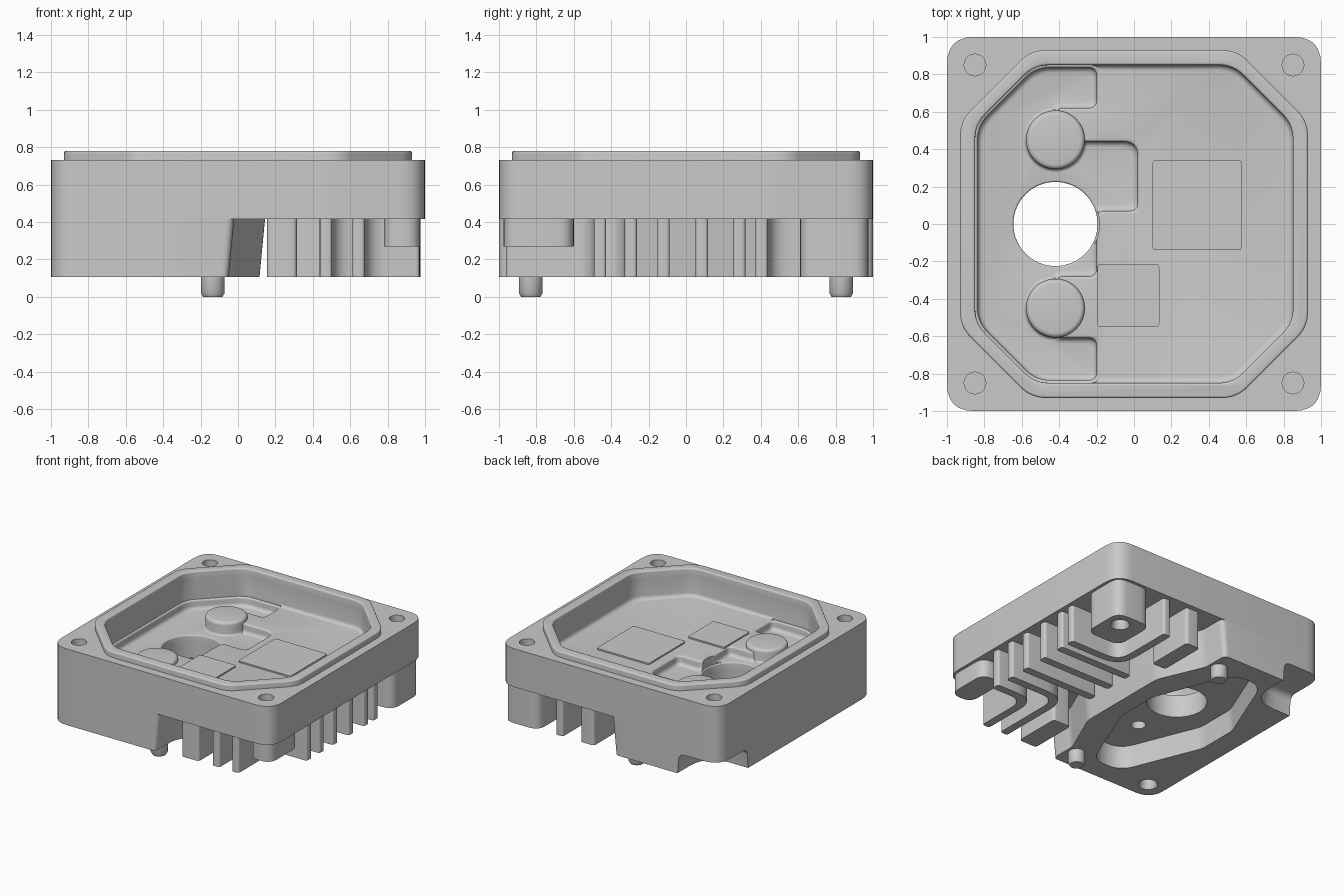
import bpy, bmesh, math
from mathutils import Vector

old = bpy.data.objects.get("Cube")
if old:
    bpy.data.objects.remove(old, do_unlink=True)

grey = bpy.data.materials.new("cast_grey")
grey.use_nodes = True
grey.diffuse_color = (0.59, 0.59, 0.59, 1)
grey.node_tree.nodes["Principled BSDF"].inputs["Base Color"].default_value = (0.59, 0.59, 0.59, 1)


def rounded(points, r=0.03, steps=6):
    """Round the corners of an outline; a point may carry its own radius."""
    out, n = [], len(points)
    for i, p in enumerate(points):
        v = Vector(p[:2])
        a, b = Vector(points[i - 1][:2]) - v, Vector(points[(i + 1) % n][:2]) - v
        rad = p[2] if len(p) > 2 else r
        half = a.angle(b) / 2
        t = min(1.12 * rad / math.tan(half), 0.47 * a.length, 0.47 * b.length)
        a, b = v + a.normalized() * t, v + b.normalized() * t
        for k in range(steps + 1):
            u = k / steps
            out.append(a * (1 - u) ** 2 + v * 2 * u * (1 - u) + b * u * u)
    return out


def grown(points, d):
    """Move every edge of a clockwise outline outwards by d."""
    out, n = [], len(points)
    for i, p in enumerate(points):
        v = Vector(p[:2])
        e = (v - Vector(points[i - 1][:2])).normalized()
        f = (Vector(points[(i + 1) % n][:2]) - v).normalized()
        n1, n2 = Vector((-e.y, e.x)), Vector((-f.y, f.x))
        v = v + (n1 + n2) * d / (1 + n1.dot(n2))
        out.append((v.x, v.y, *p[2:]))
    return out


def arc(r):
    """Quarter round as (inset, height) steps."""
    return [(r * (1 - math.sin(a)), r * (1 - math.cos(a)))
            for a in (k * math.pi / 8 for k in range(5))]


def rect(x0, x1, y0, y1, r=0.03):
    return rounded([(x0, y0), (x1, y0), (x1, y1), (x0, y1)], r)


def octagon(h, s, inset=0.0, r=0.17):
    """Square of half width h, with corners cut along |x| + |y| = s."""
    h, s = h - inset, s - inset * math.sqrt(2)
    c = s - h
    return rounded([(h, -c), (h, c), (c, h), (-c, h), (-h, c), (-h, -c), (-c, -h), (c, -h)], r)


def circle(x, y, r, n=48):
    return [Vector((x + r * math.cos(k * math.tau / n), y + r * math.sin(k * math.tau / n)))
            for k in range(n)]


def loft(name, rings):
    """Closed solid through a stack of (outline, z) rings."""
    bm = bmesh.new()
    loops = [[bm.verts.new((p.x, p.y, z)) for p in pts] for pts, z in rings]
    for lo, hi in zip(loops, loops[1:]):
        for i in range(len(lo)):
            j = (i + 1) % len(lo)
            bm.faces.new((lo[i], lo[j], hi[j], hi[i]))
    bm.faces.new(loops[0][::-1])
    bm.faces.new(loops[-1])
    bmesh.ops.recalc_face_normals(bm, faces=bm.faces)
    me = bpy.data.meshes.new(name)
    bm.to_mesh(me)
    bm.free()
    me.materials.append(grey)
    ob = bpy.data.objects.new(name, me)
    bpy.context.collection.objects.link(ob)
    return ob


def prism(name, pts, z0, z1):
    return loft(name, [(pts, z0), (pts, z1)])


def cut(target, *cutters):
    bpy.context.view_layer.objects.active = target
    for c in cutters:
        c.hide_render = True
        m = target.modifiers.new("cut", "BOOLEAN")
        m.operation, m.object, m.solver = "DIFFERENCE", c, "EXACT"
        bpy.ops.object.modifier_apply(modifier=m.name)


FLOOR, LOW, SLAB, TOP, RIM, FOOT = 0.55, 0.475, 0.416, 0.732, 0.78, 0.106
HX = -0.42  # axis shared by the port and the round posts

# Housing slab, raised rim and the mounting pad under one side
slab = prism("housing_slab", rect(-1, 1, -1, 1, 0.13), SLAB, TOP)
rim = loft("sealing_rim", [(octagon(0.93, 1.48), 0.7)] +
           [(octagon(0.93, 1.48, i), RIM - h) for i, h in arc(0.012)[::-1]])


def pad_outline(d):
    half = [(-1, -1, 0.13), (-0.05 + d, -1, 0.04), (-0.05 + d, -0.78, 0.15), (0.115 + d, -0.4, 0.2)]
    return rounded(half + [(x, -y, r) for x, y, r in half[::-1]])


pad = loft("mounting_pad", [(pad_outline(0), FOOT), (pad_outline(0.03), SLAB + 0.005)])

# Stepped cavity with rounded floor edges
cavity = loft("cavity_cutter", [(octagon(0.85, 1.38, i), FLOOR + h) for i, h in arc(0.03)] +
              [(octagon(0.85, 1.38, -i), RIM - h) for i, h in arc(0.012)[::-1]] +
              [(octagon(0.85, 1.38, -0.012), 0.82)])
low_edge = [(-0.2, 0.835), (-0.2, 0.62), (HX, 0.62), (HX, 0.44), (0.02, 0.44, 0.07), (0.02, 0.07),
            (-0.2, 0.07), (-0.2, -0.28), (HX, -0.28), (HX, -0.61), (-0.2, -0.61), (-0.2, -0.835),
            (-0.525, -0.835, 0.17), (-0.835, -0.525, 0.17),
            (-0.835, 0.525, 0.17), (-0.525, 0.835, 0.17)]
low = loft("low_floor_cutter",
           [(rounded(grown(low_edge, -i), 0.04), LOW + h) for i, h in arc(0.03)] +
           [(rounded(grown(low_edge, i), 0.04), FLOOR - h) for i, h in arc(0.0145)[::-1]] +
           [(rounded(grown(low_edge, 0.0145), 0.04), 0.6)])
port = loft("port_cutter", [(circle(HX, 0, 0.225, 64), 0)] +
            [(circle(HX, 0, 0.225 + i, 64), LOW - h) for i, h in arc(0.01)[::-1]] +
            [(circle(HX, 0, 0.235, 64), 0.6)])
cut(rim, cavity)
cut(slab, cavity, low, port)
helpers = [cavity, low, port]

# Blind screw holes in the top corners
for x in (-0.85, 0.85):
    for y in (-0.85, 0.85):
        c = prism("screw_cutter", circle(x, y, 0.058, 32), 0.55, 0.8)
        cut(slab, c)
        helpers.append(c)

# Diamond recess and corner relief under the pad
diamond = [(-0.54, -0.81), (-0.8, -0.17), (-0.8, 0.17), (-0.54, 0.81),
           (-0.3, 0.81), (-0.05, 0.17), (-0.05, -0.17), (-0.3, -0.81)]
recess = loft("recess_cutter", [(rounded(grown(diamond, 0.02), 0.17), 0.05),
                                (rounded(diamond, 0.17), 0.285)])
corner = [(-1.2, 0.63), (-1.2, 1.2), (-0.63, 1.2), (-0.63, 0.63)]
relief = loft("relief_cutter", [(rounded(grown(corner, 0.015), 0.2), 0)] +
              [(rounded(grown(corner, -i), 0.2), 0.27 - h) for i, h in arc(0.05)[::-1]])
cut(pad, recess, relief, port)
helpers += [recess, relief]
for y in (-0.45, 0.45):
    c = prism("post_hole_cutter", circle(HX, y, 0.055, 32), 0.2, 0.36)
    cut(pad, c)
    helpers.append(c)

# Corner bosses: a tall one behind, a short one in front
back_boss = prism("back_boss", rect(0.66, 0.975, 0.61, 0.975, 0.08), FOOT, SLAB + 0.01)
prism("front_boss", rect(0.78, 0.975, -0.975, -0.6, 0.08), 0.27, SLAB + 0.01)
for target, s in ((back_boss, 1), (pad, -1)):
    c = loft("boss_hole_cutter", [(circle(0.85 * s, 0.85 * s, 0.085, 32), 0.085),
                                  (circle(0.85 * s, 0.85 * s, 0.06, 32), 0.13),
                                  (circle(0.85 * s, 0.85 * s, 0.06, 32), 0.3)])
    cut(target, c)
    helpers.append(c)

# Round posts and raised contact plates inside the cavity
for y in (-0.45, 0.45):
    loft("round_post", [(circle(HX, y, 0.157 + i), LOW + h - 0.001) for i, h in arc(0.02)] +
         [(circle(HX, y, 0.157 - i), 0.583 - h) for i, h in arc(0.025)[::-1]])
prism("large_contact_plate", rect(0.1, 0.575, -0.14, 0.34, 0.015), FLOOR - 0.01, FLOOR + 0.012)
prism("small_contact_plate", rect(-0.195, 0.135, -0.55, -0.215, 0.015), FLOOR - 0.01, FLOOR + 0.012)

# Locating pegs
for y in (-0.83, 0.83):
    loft("locating_peg", [(circle(-0.135, y, 0.052, 32), 0), (circle(-0.135, y, 0.064, 32), 0.02),
                          (circle(-0.135, y, 0.064, 32), FOOT + 0.02)])

# Straight cooling fins: thin ones to the side, wider ones at both ends
T = 0.033
for y in (-0.12, 0.085, 0.285):
    prism("side_fin", rect(0.3, 0.97, y - T, y + T, 0.02), FOOT, SLAB + 0.01)
prism("front_fin", rect(0.155, 0.315, -0.96, -0.56, 0.025), FOOT, SLAB + 0.01)
prism("back_fin", rect(0.165, 0.29, 0.56, 0.96, 0.025), FOOT, SLAB + 0.01)

# Curved fins bending around the corner bosses
for x, y, s in ((0.645, 0.46, -1), (0.47, 0.295, -1), (0.48, 0.405, 1)):
    pts = [(0.97, y - T), (x - T, y - T, 0.17), (x - T, 0.96), (x + T, 0.96),
           (x + T, y + T, 0.11), (0.97, y + T)]
    prism("curved_fin", rounded([(p[0], s * p[1], *p[2:]) for p in pts], 0.02), FOOT, SLAB + 0.01)

for h in helpers:
    bpy.data.objects.remove(h, do_unlink=True)

# Smooth the round corners and keep the edges crisp
bpy.ops.object.select_all(action="DESELECT")
for ob in bpy.context.collection.objects:
    if ob.type == "MESH":
        ob.select_set(True)
        bpy.context.view_layer.objects.active = ob
bpy.ops.object.shade_smooth_by_angle(angle=math.radians(32))
